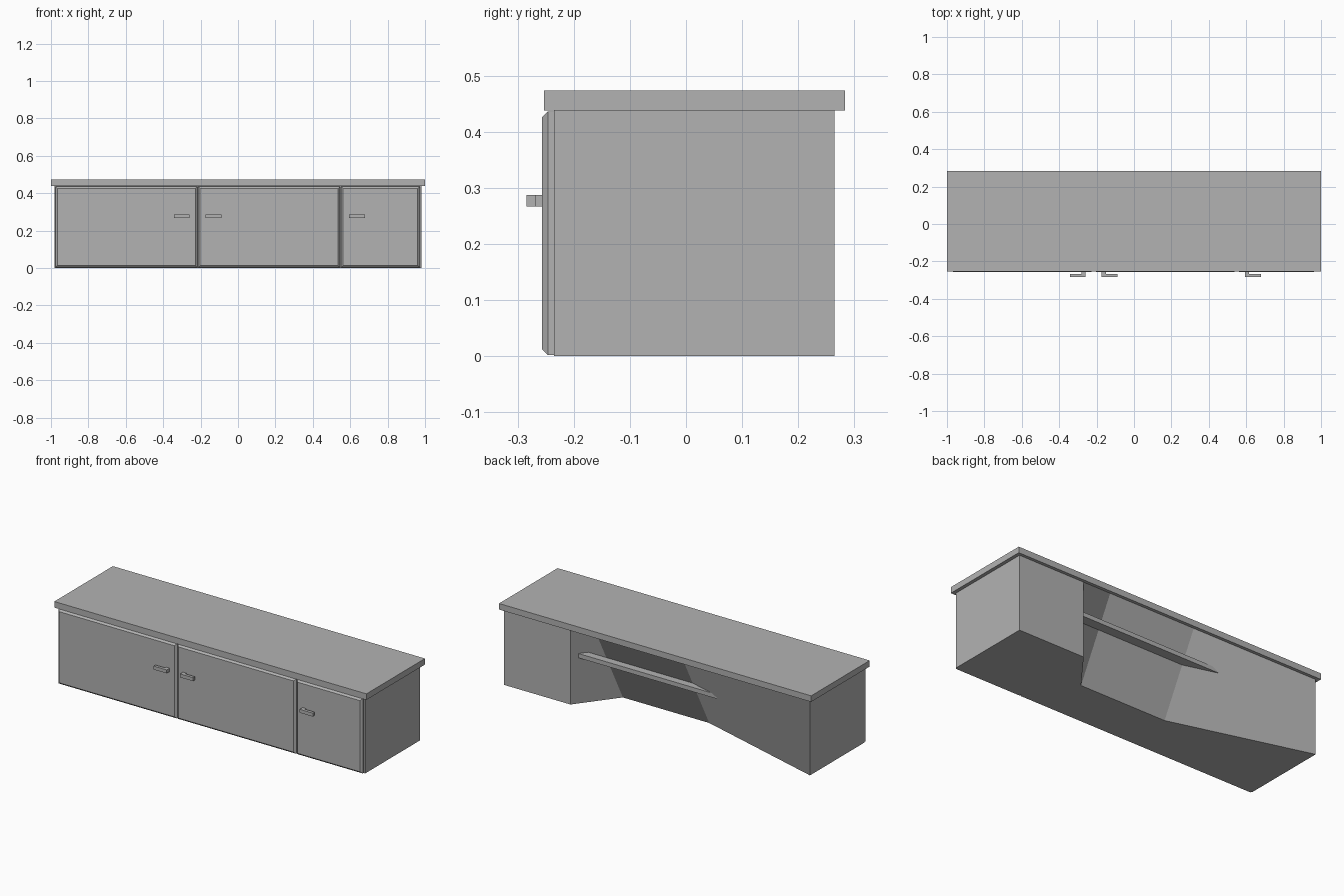
import bpy
import bmesh

if "Cube" in bpy.data.objects:
    bpy.data.objects.remove(bpy.data.objects["Cube"], do_unlink=True)

grey = bpy.data.materials.new("plain_grey")
grey.use_nodes = True
grey.diffuse_color = (0.448, 0.448, 0.448, 1)
grey.node_tree.nodes["Principled BSDF"].inputs["Base Color"].default_value = grey.diffuse_color


def finish(name, bm):
    mesh = bpy.data.meshes.new(name)
    bm.to_mesh(mesh)
    bm.free()
    mesh.materials.append(grey)
    obj = bpy.data.objects.new(name, mesh)
    bpy.context.collection.objects.link(obj)
    return obj


def add_box(bm, x, y, z):
    """Add a box given by its (low, high) range on each axis."""
    verts = bmesh.ops.create_cube(bm, size=1)["verts"]
    for v in verts:
        for axis, (low, high) in enumerate((x, y, z)):
            v.co[axis] = high if v.co[axis] > 0 else low
    return verts


def box(name, x, y, z):
    bm = bmesh.new()
    add_box(bm, x, y, z)
    return finish(name, bm)


SIDE, BACK, FRONT, TOP = 0.98, 0.265, -0.235, 0.438
DOOR_FRONT = -0.257

# Cabinet body: full rectangle on top, knee recess cut into the bottom of the back
outline = [(SIDE, FRONT, FRONT), (SIDE, BACK, BACK), (0.555, BACK, BACK),
           (0.38, 0.035, BACK), (-0.173, 0.035, BACK),
           (-SIDE, BACK, BACK), (-SIDE, FRONT, FRONT)]
bm = bmesh.new()
lower = [bm.verts.new((x, y, 0)) for x, y, _ in outline]
upper = [bm.verts.new((x, y, TOP)) for x, _, y in outline]
n = len(outline)
for i in range(n):
    j = (i + 1) % n
    bm.faces.new((upper[i], lower[i], lower[j], upper[j]))
bm.faces.new(upper)
bm.faces.new(lower[::-1])
finish("cabinet_body", bm)

# Overhanging worktop
box("worktop", (-1, 1), (-0.253, 0.283), (TOP, 0.473))

# Ledge in the back recess, its ends buried in the slanted walls
box("recess_ledge", (-0.43, 0.56), (0.1, 0.23), (0.264, 0.289))


# Doors with chamfered front edges
def door(name, x):
    bm = bmesh.new()
    add_box(bm, x, (DOOR_FRONT, FRONT), (0.002, 0.436))
    rim = [e for e in bm.edges if all(v.co.y < DOOR_FRONT + 0.001 for v in e.verts)]
    bmesh.ops.bevel(bm, geom=rim, offset=0.011, segments=1, affect='EDGES')
    finish(name, bm)


door("right_door", (-0.977, -0.217))
door("middle_door", (-0.213, 0.546))
door("left_door", (0.551, 0.972))


# L-shaped handles: a short post and a grip running sideways from it
def handle(name, x, direction):
    bm = bmesh.new()
    z = (0.267, 0.287)
    add_box(bm, sorted((x, x + 0.022 * direction)), (-0.267, DOOR_FRONT), z)
    add_box(bm, sorted((x, x + 0.084 * direction)), (-0.284, -0.267), z)
    finish(name, bm)


handle("right_handle", -0.258, -1)
handle("middle_handle", -0.173, 1)
handle("left_handle", 0.594, 1)
